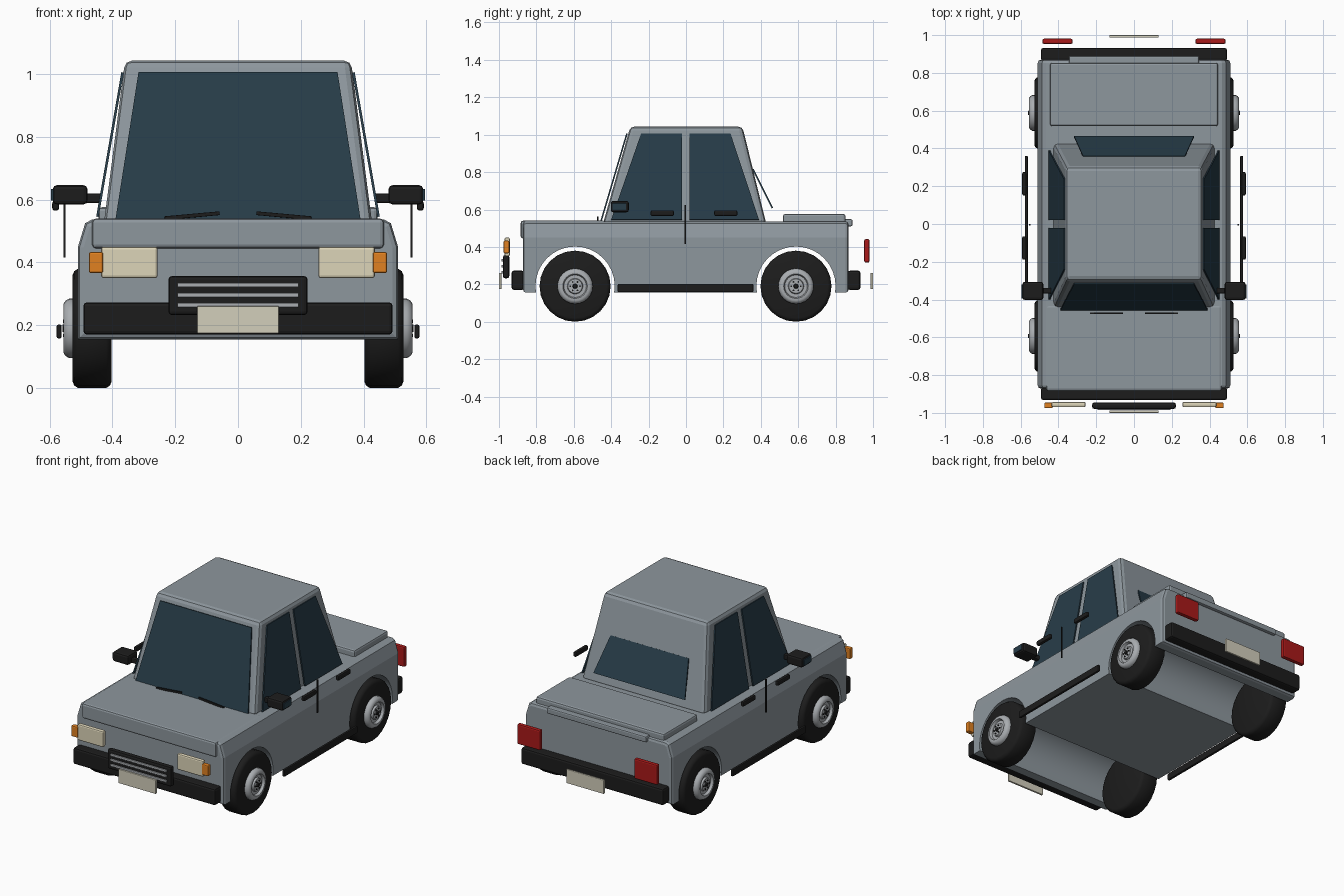
import bpy, bmesh, math
from mathutils import Vector, Matrix

if "Cube" in bpy.data.objects:
    bpy.data.objects.remove(bpy.data.objects["Cube"])


def mat(name, r, g, b):
    m = bpy.data.materials.new(name)
    m.diffuse_color = (r, g, b, 1)
    m.use_nodes = True
    m.node_tree.nodes["Principled BSDF"].inputs["Base Color"].default_value = m.diffuse_color
    return m


BLACK = mat("black_rubber", 0.012, 0.012, 0.012)
GLASS = mat("dark_glass", 0.02, 0.045, 0.065)
CREAM = mat("cream", 0.72, 0.66, 0.48)
PLATE = mat("plate_beige", 0.65, 0.62, 0.5)
ORANGE = mat("orange", 0.75, 0.22, 0.015)
RED = mat("red", 0.4, 0.01, 0.01)
PAINT = mat("grey_paint", 0.27, 0.31, 0.34)
METAL = mat("metal", 0.4, 0.42, 0.44)


def finish(name, bm, material, smooth=False):
    bmesh.ops.recalc_face_normals(bm, faces=bm.faces)
    me = bpy.data.meshes.new(name)
    bm.to_mesh(me)
    bm.free()
    ob = bpy.data.objects.new(name, me)
    bpy.context.collection.objects.link(ob)
    if material:
        me.materials.append(material)
    if smooth:
        bpy.ops.object.select_all(action='DESELECT')
        ob.select_set(True)
        bpy.context.view_layer.objects.active = ob
        bpy.ops.object.shade_smooth_by_angle(angle=math.radians(35))
    return ob


def bevel(bm, width, segments=2):
    if width:
        bmesh.ops.bevel(bm, geom=bm.edges[:], offset=width, segments=segments,
                        profile=0.5, affect='EDGES', clamp_overlap=True)


def box(name, x, y, z, material, bev=0.006, turn=0.0):
    """Bevelled box from (min, max) ranges, optionally turned about y."""
    bm = bmesh.new()
    size = [r[1] - r[0] for r in (x, y, z)]
    mid = [(r[0] + r[1]) / 2 for r in (x, y, z)]
    bmesh.ops.create_cube(bm, size=1, matrix=Matrix.Diagonal((*size, 1)))
    bevel(bm, bev)
    bm.transform(Matrix.Translation(mid) @ Matrix.Rotation(turn, 4, 'Y'))
    return finish(name, bm, material)


def pair(name, x, y, z, material, bev=0.006, turn=0.0):
    box(name + "_right", x, y, z, material, bev, turn)
    box(name + "_left", (-x[1], -x[0]), y, z, material, bev, -turn)


def panel(name, points, material, thick=0.008):
    """Flat sheet through the points, given a small thickness."""
    bm = bmesh.new()
    f = bm.faces.new([bm.verts.new(p) for p in points])
    f.normal_update()
    n = f.normal.copy()
    new = bmesh.ops.extrude_face_region(bm, geom=[f], use_keep_orig=True)["geom"]
    bmesh.ops.translate(bm, vec=n * thick,
                        verts=[v for v in new if isinstance(v, bmesh.types.BMVert)])
    return finish(name, bm, material)


def lathe(name, profile, y, z, side, material, steps=24):
    """Turn (x, radius) points about a sideways axle."""
    bm = bmesh.new()
    vs = [bm.verts.new((x * side, 0, r)) for x, r in profile]
    es = [bm.edges.new(e) for e in zip(vs, vs[1:])]
    bmesh.ops.spin(bm, geom=vs + es, cent=(0, 0, 0), axis=(1, 0, 0),
                   angle=2 * math.pi, steps=steps)
    bmesh.ops.remove_doubles(bm, verts=bm.verts, dist=1e-5)
    bm.transform(Matrix.Translation((0, y, z)))
    return finish(name, bm, material, True)


WHEEL_Y, WHEEL_Z = (-0.593, 0.588), 0.19

# lower body: cross-section swept front to back, then arches cut through
section = [(0.51, 0.155), (0.51, 0.45), (0.487, 0.525), (0.465, 0.537)]
section += [(-x, z) for x, z in reversed(section)]
bm = bmesh.new()
face = bm.faces.new([bm.verts.new((x, -0.872, z)) for x, z in section])
new = bmesh.ops.extrude_face_region(bm, geom=[face], use_keep_orig=True)["geom"]
bmesh.ops.translate(bm, vec=(0, 1.742, 0),
                    verts=[v for v in new if isinstance(v, bmesh.types.BMVert)])
bmesh.ops.recalc_face_normals(bm, faces=bm.faces)
ends = [e for e in bm.edges if abs(e.verts[0].co.y - e.verts[1].co.y) < 0.01]
bmesh.ops.bevel(bm, geom=ends, offset=0.018, segments=2, profile=0.5, affect='EDGES')
body = finish("lower_body", bm, PAINT)
for y in WHEEL_Y:
    cutter = lathe("arch_cutter", [(-1, 0), (-1, 0.212), (1, 0.212), (1, 0)],
                   y, WHEEL_Z, 1, None, 32)
    cutter.hide_render = True
    mod = body.modifiers.new("arch", 'BOOLEAN')
    mod.operation, mod.solver, mod.object = 'DIFFERENCE', 'EXACT', cutter
    bpy.context.view_layer.objects.active = body
    bpy.ops.object.modifier_apply(modifier=mod.name)
    bpy.data.objects.remove(cutter)

# bonnet, boot lid and boot lip
box("bonnet", (-0.465, 0.465), (-0.884, -0.43), (0.445, 0.54), PAINT, 0.012)
box("boot_lid", (-0.445, 0.445), (0.518, 0.853), (0.52, 0.576), PAINT, 0.012)
box("boot_lip", (-0.345, 0.345), (0.83, 0.89), (0.51, 0.548), PAINT, 0.008)

# cabin: tapered block
bm = bmesh.new()
bmesh.ops.create_cube(bm, size=2)
for v in bm.verts:
    x, y, z = v.co
    if z > 0:
        v.co = (0.36 * x, 0.302 if y > 0 else -0.298, 1.043)
    else:
        v.co = (0.428 * x, 0.43 if y > 0 else -0.445, 0.52)
bevel(bm, 0.022)
finish("cabin", bm, PAINT)

# windows
panel("windscreen", [(-0.39, -0.45, 0.538), (0.39, -0.45, 0.538),
                     (0.317, -0.312, 1.005), (-0.317, -0.312, 1.005)], GLASS)
panel("rear_window", [(0.317, 0.458, 0.606), (-0.317, 0.458, 0.606),
                      (-0.27, 0.354, 0.815), (0.27, 0.354, 0.815)], GLASS)
for s, label in ((1, "right"), (-1, "left")):
    for part, ys in (("front", (-0.4, -0.022, -0.022, -0.24)),
                     ("rear", (0.02, 0.39, 0.238, 0.02))):
        pts = [(s * x, y, z) for x, y, z in
               zip((0.444, 0.444, 0.364, 0.364), ys, (0.545, 0.545, 1.005, 1.005))]
        panel(f"{part}_side_window_{label}", pts if s > 0 else pts[::-1], GLASS)

# bumpers and number plates
for part, s in (("front", -1), ("rear", 1)):
    box(part + "_bumper", (-0.493, 0.493), sorted((s * 0.865, s * 0.932)),
        (0.17, 0.273), BLACK, 0.012)
    box(part + "_plate", (-0.13, 0.13), sorted((s * 0.987, s * 1.0)),
        (0.174, 0.261), PLATE, 0.003)

# grille with slats
box("grille", (-0.222, 0.222), (-0.979, -0.945), (0.232, 0.357), BLACK, 0.012)
for i in range(3):
    z = 0.264 + 0.032 * i
    box(f"grille_slat_{i + 1}", (-0.193, 0.193), (-0.986, -0.974),
        (z - 0.007, z + 0.007), METAL, 0.002)

# lights
pair("headlight", (0.256, 0.436), (-0.97, -0.942), (0.35, 0.45), CREAM, 0.008)
pair("indicator", (0.43, 0.475), (-0.975, -0.945), (0.366, 0.433), ORANGE)
pair("tail_light", (0.325, 0.485), (0.953, 0.981), (0.316, 0.442), RED, 0.008)

# wing mirrors
pair("mirror_arm", (0.436, 0.5), (-0.368, -0.338), (0.59, 0.62), BLACK)
pair("mirror_shell", (0.48, 0.59), (-0.402, -0.306), (0.585, 0.646), BLACK, 0.012)
pair("mirror_glass", (0.588, 0.596), (-0.394, -0.32), (0.597, 0.634), GLASS, 0.002)

# wipers, handles, door seams and sills
pair("wiper", (0.058, 0.234), (-0.477, -0.468), (0.543, 0.555), BLACK, 0.002, 0.09)
for part, y in (("front", -0.127), ("rear", 0.213)):
    pair(part + "_door_handle", (0.57, 0.592), (y - 0.062, y + 0.062),
         (0.565, 0.596), BLACK, 0.008)
pair("door_seam", (0.549, 0.556), (-0.007, 0.001), (0.416, 0.624), BLACK, 0)
pair("sill_trim", (0.562, 0.578), (-0.365, 0.36), (0.158, 0.202), BLACK, 0.005)

# wheels: tyre, rim, cap and bolts
TYRE = [(0.403, 0), (0.403, 0.17), (0.408, 0.182), (0.42, 0.19), (0.51, 0.19),
        (0.522, 0.182), (0.527, 0.17), (0.527, 0)]
RIM = [(0.52, 0), (0.52, 0.095), (0.538, 0.095), (0.55, 0.088), (0.556, 0.078),
       (0.556, 0.066), (0.54, 0.06), (0.54, 0.042), (0.552, 0.038), (0.552, 0)]
for s, label in ((1, "right"), (-1, "left")):
    for part, y in zip(("front", "rear"), WHEEL_Y):
        tag = f"{part}_{label}"
        lathe("tyre_" + tag, TYRE, y, WHEEL_Z, s, BLACK)
        lathe("rim_" + tag, RIM, y, WHEEL_Z, s, METAL)
        lathe("hub_cap_" + tag, [(0.55, 0), (0.55, 0.014), (0.56, 0.011), (0.56, 0)],
              y, WHEEL_Z, s, BLACK, 12)
        for i in range(6):
            a = math.tau * i / 6
            lathe(f"bolt_{i + 1}_{tag}", [(0.55, 0), (0.55, 0.005), (0.557, 0.005), (0.557, 0)],
                  y + 0.026 * math.cos(a), WHEEL_Z + 0.026 * math.sin(a), s, BLACK, 6)
